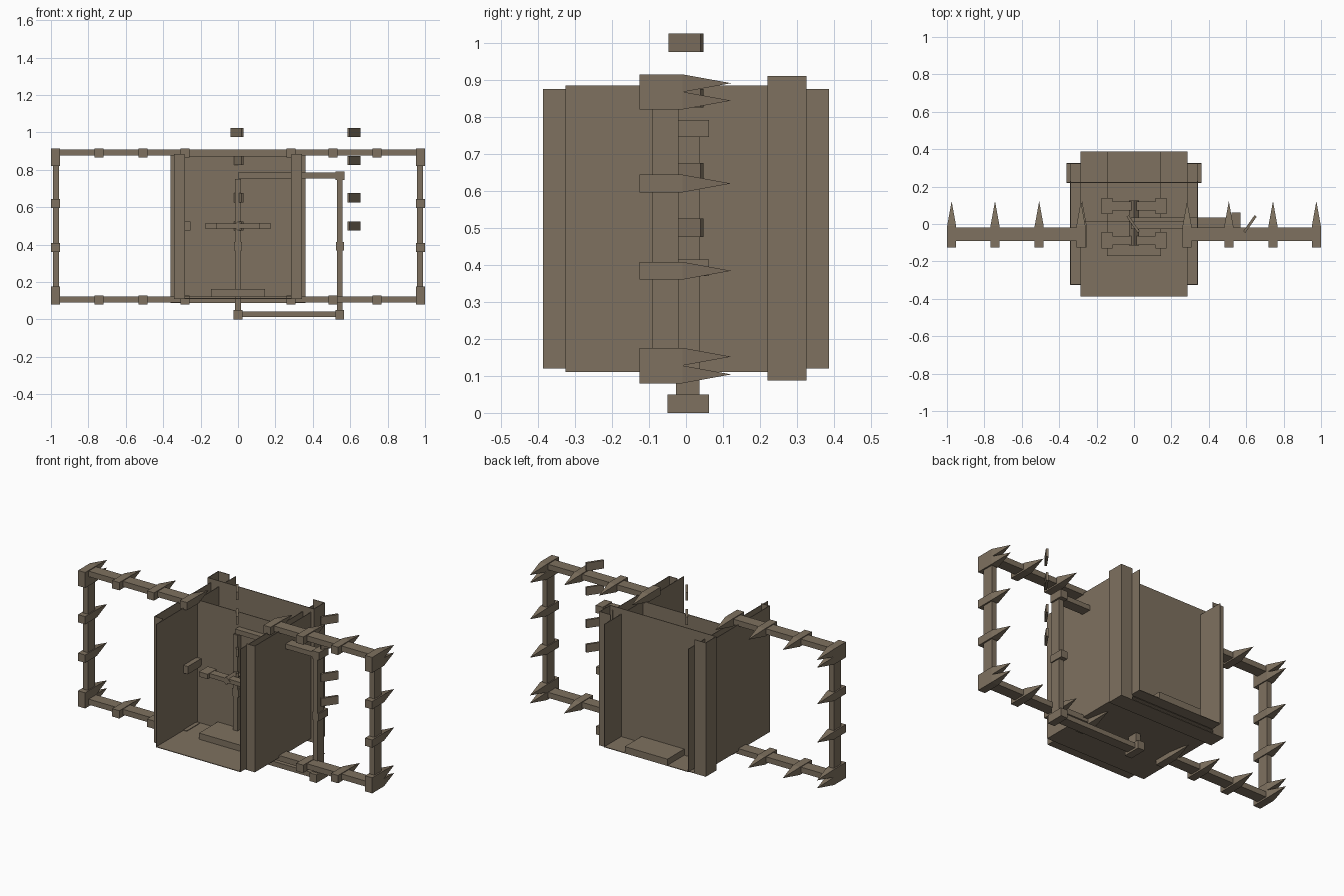
import bpy, bmesh
from mathutils import Matrix, Vector
from math import radians, atan2

if "Cube" in bpy.data.objects:
    bpy.data.objects.remove(bpy.data.objects["Cube"])

mat = bpy.data.materials.new("weathered_brown")
mat.diffuse_color = (0.21, 0.165, 0.115, 1)
mat.use_nodes = True
mat.node_tree.nodes["Principled BSDF"].inputs["Base Color"].default_value = mat.diffuse_color


def finish(name, bm):
    me = bpy.data.meshes.new(name)
    bmesh.ops.recalc_face_normals(bm, faces=bm.faces)
    bm.to_mesh(me)
    bm.free()
    me.materials.append(mat)
    ob = bpy.data.objects.new(name, me)
    bpy.context.collection.objects.link(ob)
    return ob


def add_box(bm, x0, x1, y0, y1, z0, z1):
    m = Matrix.Translation(((x0 + x1) / 2, (y0 + y1) / 2, (z0 + z1) / 2))
    m = m @ Matrix.Diagonal((x1 - x0, y1 - y0, z1 - z0, 1))
    bmesh.ops.create_cube(bm, size=1, matrix=m)


def boxes(name, items):
    bm = bmesh.new()
    for it in items:
        add_box(bm, *it)
    return finish(name, bm)


T = 0.002  # half thickness of sheet panels


def sheet_x(x, y0, y1, z0, z1):
    return (x - T, x + T, y0, y1, z0, z1)


def sheet_y(y, x0, x1, z0, z1):
    return (x0, x1, y - T, y + T, z0, z1)


def sheet_z(z, x0, x1, y0, y1):
    return (x0, x1, y0, y1, z - T, z + T)


# Cabinet: inner side panels, outer side panels and rear band
inner, outer, band = [], [], []
for s in (-1, 1):
    inner.append(sheet_x(s * 0.285, -0.387, 0.387, 0.12, 0.875))
    outer.append(sheet_x(s * 0.34, -0.325, 0.23, 0.11, 0.885))
    lo, hi = sorted((s * 0.285, s * 0.34))
    outer.append(sheet_y(-0.323, lo, hi, 0.11, 0.885))
    band.append(sheet_x(s * 0.36, 0.22, 0.325, 0.088, 0.91))
    lo, hi = sorted((s * 0.285, s * 0.36))
    band.append(sheet_y(0.323, lo, hi, 0.088, 0.91))
    band.append(sheet_y(0.222, lo, hi, 0.088, 0.91))
boxes("inner_side_panels", inner)
boxes("outer_side_panels", outer)
boxes("rear_band", band)
boxes("back_wall", [sheet_y(0.222, -0.36, 0.36, 0.088, 0.91)])
boxes("middle_wall", [sheet_y(0.012, -0.285, 0.285, 0.12, 0.875)])

# Stacked floor sheets and raised step
boxes("floor", [
    sheet_z(0.122, -0.285, 0.285, -0.387, 0.387),
    sheet_z(0.112, -0.34, 0.34, -0.325, 0.325),
    sheet_z(0.09, -0.36, 0.36, 0.22, 0.325)])
boxes("floor_step", [(-0.145, 0.145, -0.17, 0.387, 0.12, 0.162)])

# Spiked outer frame
rails = []
for s in (-1, 1):
    lo, hi = sorted((s * 0.26, s * 0.985))
    for z in (0.107, 0.893):
        rails.append((lo, hi, -0.09, -0.02, z - 0.017, z + 0.017))
    lo, hi = sorted((s * 0.957, s * 0.99))
    rails.append((lo, hi, -0.09, -0.02, 0.11, 0.89))
boxes("frame_rails", rails)


def add_spike(bm, x, z, h=0.024):
    add_box(bm, x - h, x + h, -0.125, -0.01, z - h, z + h)
    base = [bm.verts.new((x + a * h, -0.01, z + b * h))
            for a, b in ((-1, -1), (1, -1), (1, 1), (-1, 1))]
    tip = bm.verts.new((x, 0.122, z))
    for i in range(4):
        bm.faces.new((base[i], base[(i + 1) % 4], tip))


bm = bmesh.new()
for s in (-1, 1):
    for x in (0.284, 0.507, 0.743, 0.975):
        for z in (0.104, 0.891):
            add_spike(bm, s * x, z)
    for z in (0.152, 0.384, 0.62, 0.844):
        add_spike(bm, s * 0.975, z)
add_spike(bm, -0.277, 0.5)
finish("frame_spikes", bm)

# Narrow inner gate with joint blocks
boxes("gate_bars", [
    (-0.015, 0.015, -0.027, 0.036, 0.03, 0.75),
    (0.53, 0.56, -0.027, 0.036, 0.03, 0.77),
    (0, 0.545, -0.027, 0.036, 0.755, 0.785),
    (0, 0.545, -0.027, 0.036, 0.012, 0.042)])
joints = []
for x in (0, 0.545):
    joints.append((x - 0.023, x + 0.023, -0.05, 0.062, 0, 0.05))
    joints.append((x - 0.022, x + 0.022, -0.027, 0.062, 0.37, 0.415))
joints.append((0.522, 0.57, -0.027, 0.062, 0.745, 0.792))
boxes("gate_joints", joints)

# Cross handles on both sides of the middle wall
arms = []
for y, k in ((-0.087, 1), (0.097, 1)):
    arms.append((-0.12, 0.12, y - 0.024, y + 0.024, 0.487, 0.513))
    for s in (-1, 1):
        arms.append((s * 0.145 - 0.03, s * 0.145 + 0.03,
                     y - 0.043, y + 0.043, 0.485, 0.515))
boxes("cross_handle", arms)
bm = bmesh.new()
m = (Matrix.Translation((0, 0.005, 0.5)) @ Matrix.Rotation(radians(45), 4, 'Y')
     @ Matrix.Diagonal((0.036, 0.24, 0.036, 1)))
bmesh.ops.create_cube(bm, size=1, matrix=m)
finish("handle_hub", bm)

# Tilted hinge slats
bm = bmesh.new()
for a, b in ((Vector((0.59, -0.043, 0)), Vector((0.65, 0.043, 0))),
             (Vector((0.025, -0.043, 0)), Vector((-0.035, 0.043, 0)))):
    d, c = b - a, (a + b) / 2
    for z in (0.5, 0.65, 0.85, 1.0):
        m = (Matrix.Translation((c.x, c.y, z))
             @ Matrix.Rotation(atan2(d.y, d.x), 4, 'Z')
             @ Matrix.Diagonal((d.length, 0.014, 0.05, 1)))
        bmesh.ops.create_cube(bm, size=1, matrix=m)
finish("hinge_slats", bm)
